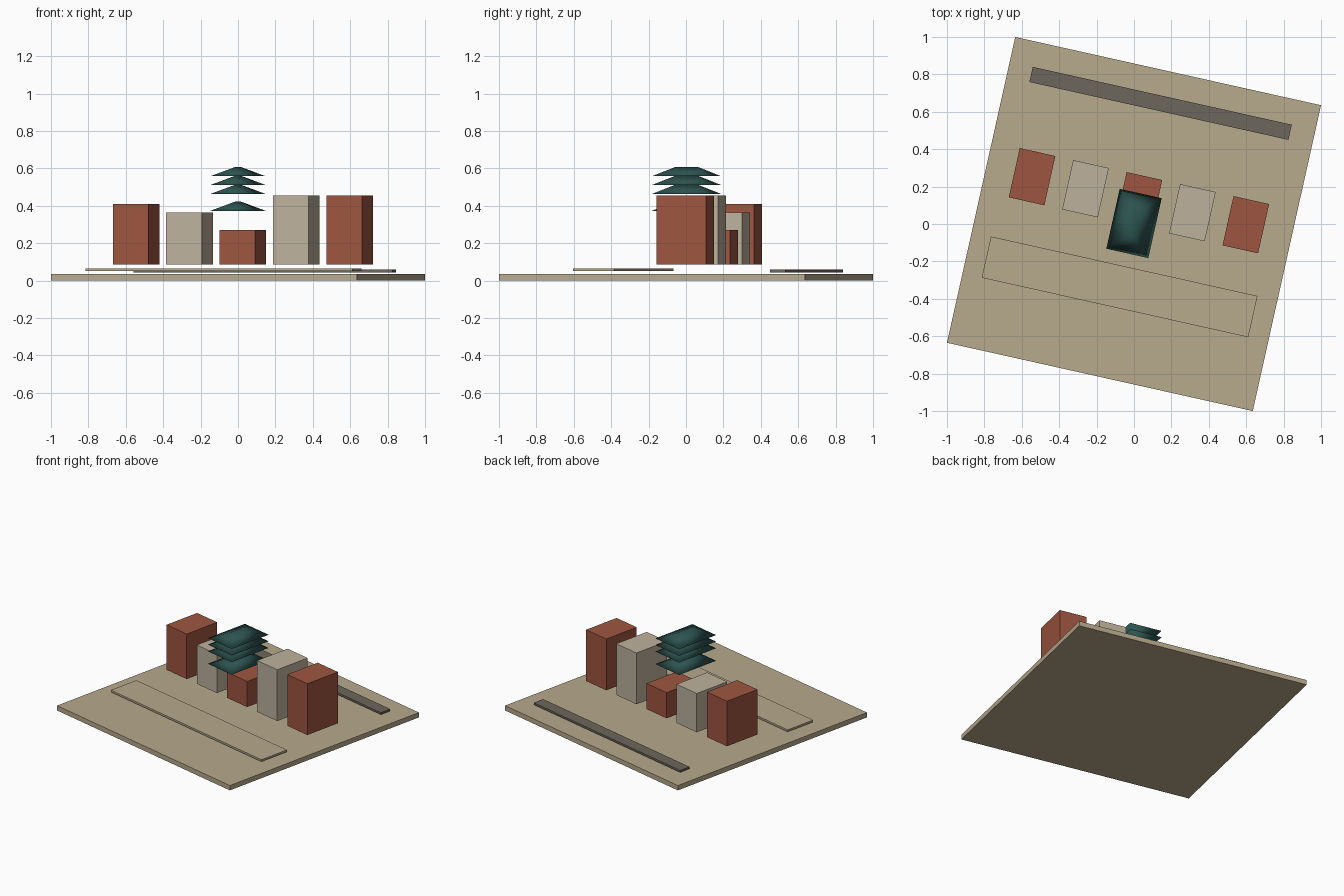
import bpy, math

if "Cube" in bpy.data.objects:
    bpy.data.objects.remove(bpy.data.objects["Cube"])

ANGLE = -math.atan2(0.365, 1.635)


def material(name, rgb):
    m = bpy.data.materials.new(name)
    m.diffuse_color = (*[(c / 255) ** 2.2 for c in rgb], 1)
    m.use_nodes = True
    m.node_tree.nodes["Principled BSDF"].inputs["Base Color"].default_value = m.diffuse_color
    return m


SAND = material("sand", (182, 168, 139))
DARK = material("dark_stone", (108, 102, 92))
BRICK = material("brick", (156, 86, 66))
STONE = material("pale_stone", (188, 176, 156))
TEAL = material("teal_tile", (48, 84, 80))


def mesh_object(name, verts, faces, loc, mat, smooth=False):
    me = bpy.data.meshes.new(name)
    me.from_pydata(verts, [], faces)
    me.materials.append(mat)
    for p in me.polygons:
        p.use_smooth = smooth
    ob = bpy.data.objects.new(name, me)
    ob.location = loc
    ob.rotation_euler.z = ANGLE
    bpy.context.collection.objects.link(ob)
    return ob


def box(name, x, y, w, d, z0, z1, mat):
    bpy.ops.mesh.primitive_cube_add(size=1, location=(x, y, (z0 + z1) / 2),
                                    rotation=(0, 0, ANGLE))
    ob = bpy.context.object
    ob.name = name
    ob.scale = (w, d, z1 - z0)
    ob.data.materials.append(mat)


def hip_roof(name, z, w, d, ridge, h):
    x, y, r = w / 2, d / 2, ridge / 2
    verts = [(-x, -y, 0), (x, -y, 0), (x, y, 0), (-x, y, 0), (0, -r, h), (0, r, h)]
    faces = [(3, 2, 1, 0), (0, 1, 4), (1, 2, 5, 4), (2, 3, 5), (3, 0, 4, 5)]
    mesh_object(name, verts, faces, (0, 0.003, z), TEAL, smooth=True)


# Ground slab and the two paving strips hovering just above it
box("ground_slab", 0, 0, 1.675, 1.675, 0, 0.035, SAND)
box("front_terrace", -0.077, -0.336, 1.46, 0.226, 0.05, 0.064, SAND)
box("back_road", 0.142, 0.645, 1.419, 0.083, 0.044, 0.058, DARK)

# Row of five blocks
for i, top in enumerate((0.41, 0.365, 0.27, 0.455, 0.455)):
    box(f"block_{i + 1}", -0.545 + 0.2857 * i, 0.253 - 0.0642 * i, 0.195, 0.27,
        0.085, top, STONE if i % 2 else BRICK)

# Stacked hipped roofs
for i, z in enumerate((0.373, 0.463, 0.511, 0.558)):
    hip_roof(f"roof_tier_{i + 1}", z, 0.23, 0.328, 0.12, 0.05)
